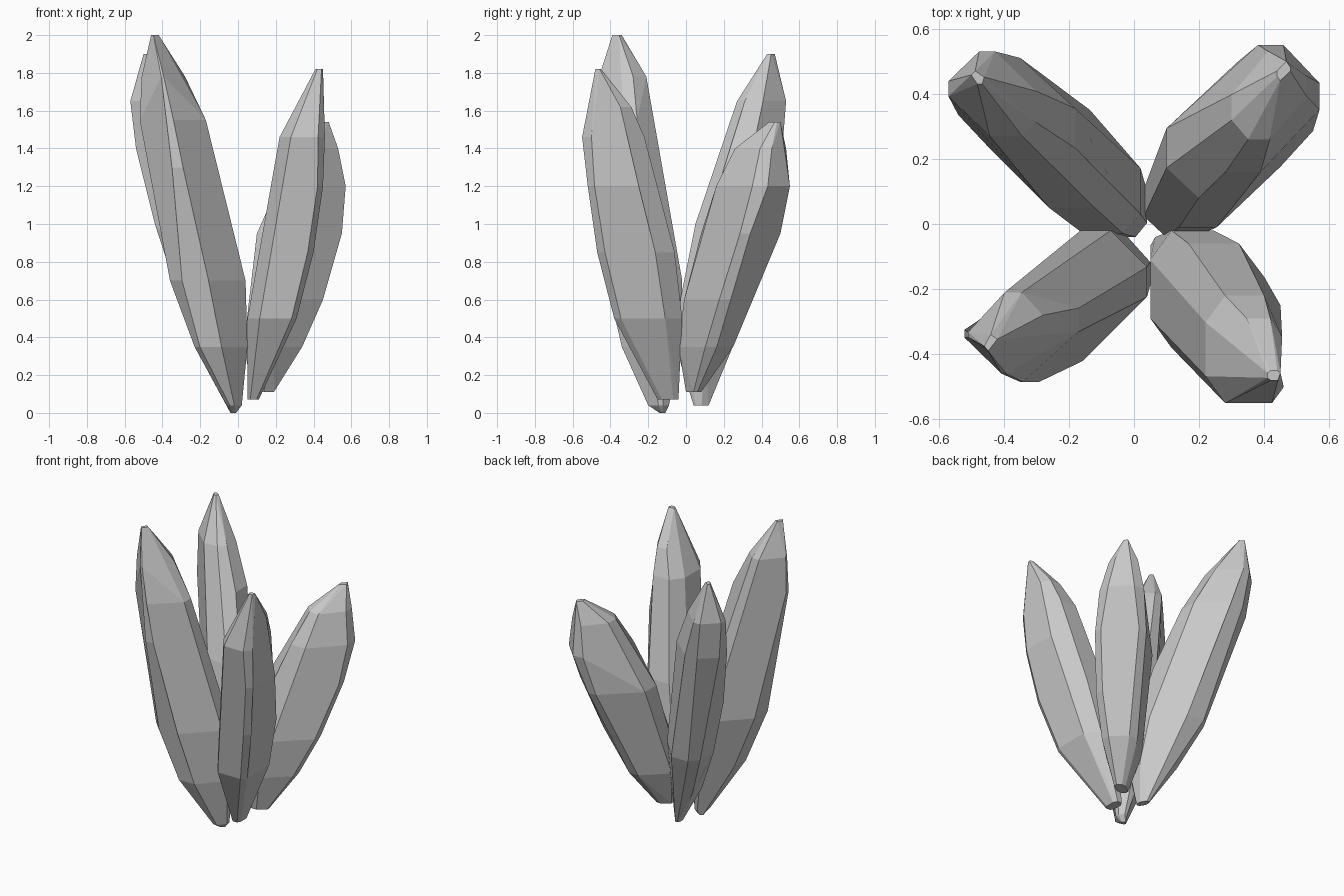
import bpy, bmesh, math

cube = bpy.data.objects.get("Cube")
if cube:
    bpy.data.objects.remove(cube, do_unlink=True)

# Single stone colour
stone = bpy.data.materials.new("grey_stone")
stone.use_nodes = True
grey = (0.58, 0.58, 0.58, 1)
stone.diffuse_color = grey
stone.node_tree.nodes["Principled BSDF"].inputs["Base Color"].default_value = grey


def section(level, side_cut, inner_cut, lean_x, lean_y):
    """Box section with cut corners; the lean signs say which corner faces outwards."""
    z, x_min, x_max, y_min, y_max, outer_cut = level
    centre_x, centre_y = (x_min + x_max) / 2, (y_min + y_max) / 2
    half_x, half_y = (x_max - x_min) / 2, (y_max - y_min) / 2
    points = []
    for sx in (-1, 1):
        for sy in (-1, 1):
            if sx == lean_x and sy == lean_y:
                cut = outer_cut
            elif sx == -lean_x and sy == -lean_y:
                cut = inner_cut
            else:
                cut = side_cut
            keep = 1 - 2 * cut
            points.append((centre_x + sx * half_x * keep, centre_y + sy * half_y, z))
            points.append((centre_x + sx * half_x, centre_y + sy * half_y * keep, z))
    return points


def crystal(name, lean, cuts, levels):
    """Convex faceted shard wrapped around its sections."""
    bm = bmesh.new()
    for level in levels:
        for point in section(level, *cuts, *lean):
            bm.verts.new(point)
    bmesh.ops.remove_doubles(bm, verts=bm.verts[:], dist=0.012)
    bmesh.ops.convex_hull(bm, input=bm.verts[:])
    loose = [v for v in bm.verts if not v.link_faces]
    bmesh.ops.delete(bm, geom=loose, context='VERTS')
    # Merge nearly level facets into broad planes
    bmesh.ops.dissolve_limit(bm, angle_limit=math.radians(7),
                             verts=bm.verts[:], edges=bm.edges[:])
    bmesh.ops.recalc_face_normals(bm, faces=bm.faces[:])
    mesh = bpy.data.meshes.new(name)
    bm.to_mesh(mesh)
    bm.free()
    mesh.materials.append(stone)
    shard = bpy.data.objects.new(name, mesh)
    bpy.context.collection.objects.link(shard)


# Levels are: height, x from, x to, y from, y to, outer corner cut
crystal("front_right_crystal", (-1, -1), (.49, .28), [
    (2, -.46, -.42, -.39, -.34, .3),
    (1.78, -.51, -.28, -.46, -.21, .45),
    (1.55, -.52, -.17, -.485, -.17, .43),
    (1.3, -.49, -.1, -.485, -.11, .36),
    (1, -.43, -.02, -.46, -.05, .25),
    (.7, -.36, .04, -.42, -.02, .16),
    (.35, -.23, .05, -.34, -.03, .1),
    (.04, -.06, .02, -.2, -.09, .2),
    (0, -.04, -.01, -.14, -.11, .2)])

crystal("back_right_crystal", (-1, 1), (.47, .16), [
    (1.9, -.5, -.46, .43, .47, .3),
    (1.65, -.57, -.3, .27, .53, .35),
    (1.4, -.54, -.18, .18, .51, .28),
    (1, -.44, -.06, .05, .43, .2),
    (.6, -.31, .02, -.03, .35, .15),
    (.3, -.18, .04, -.04, .23, .15),
    (.04, -.03, .02, .04, .12, .2)])

crystal("front_left_crystal", (1, -1), (.25, .25), [
    (1.82, .41, .45, -.48, -.45, .2),
    (1.62, .31, .455, -.52, -.29, .2),
    (1.46, .22, .46, -.55, -.22, .15),
    (1.2, .16, .45, -.52, -.16, .1),
    (.85, .09, .4, -.47, -.06, .1),
    (.5, .05, .31, -.38, -.02, .1),
    (.07, .05, .11, -.15, -.04, .2)])

crystal("back_left_crystal", (1, 1), (.49, .22), [
    (1.54, .44, .48, .44, .5, .3),
    (1.4, .3, .53, .26, .53, .28),
    (1.2, .2, .57, .16, .55, .3),
    (.95, .1, .55, .08, .5, .38),
    (.6, .05, .45, -.01, .37, .35),
    (.35, .03, .34, -.04, .25, .3),
    (.11, .08, .19, 0, .08, .25)])
